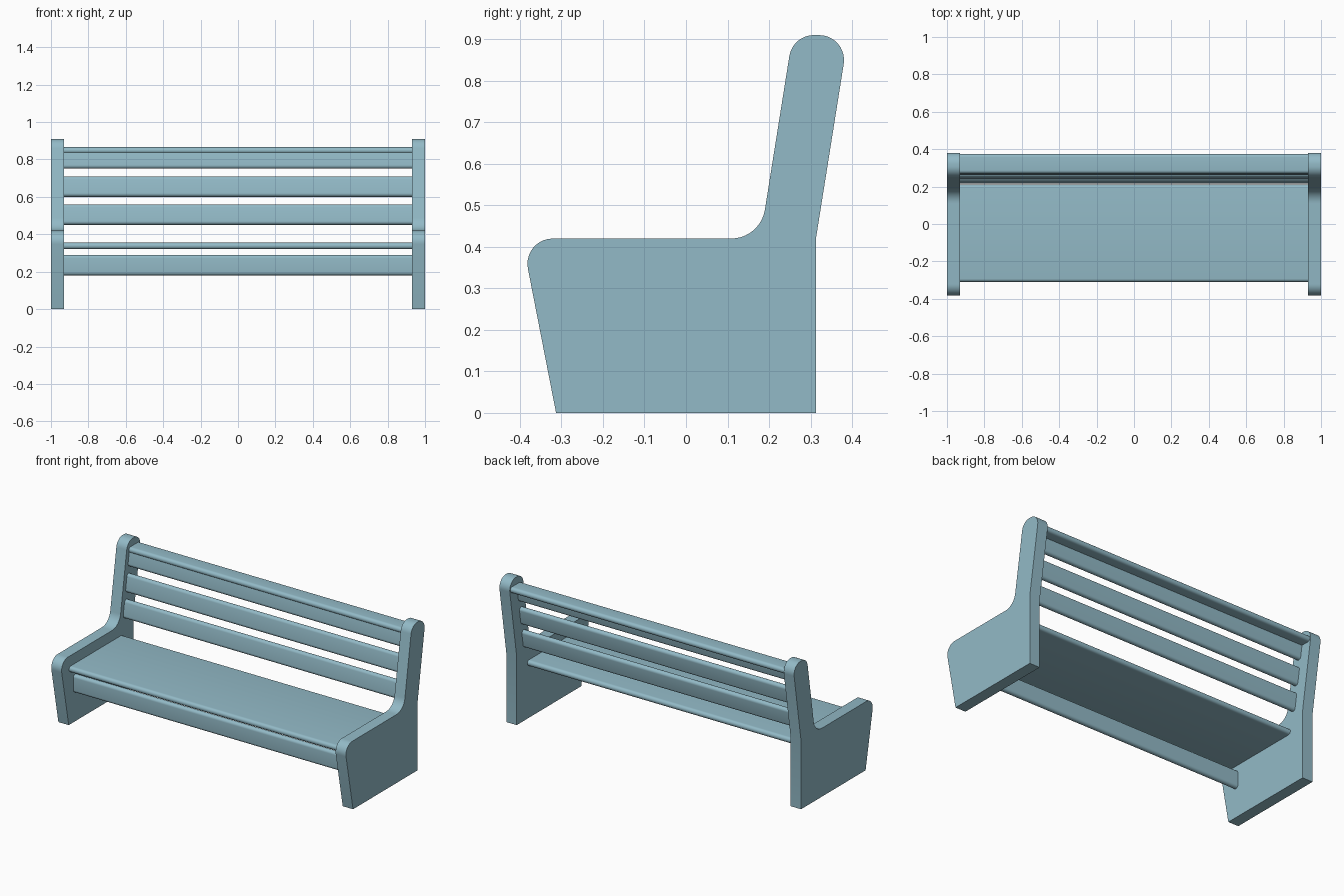
import bpy, bmesh, math
from mathutils import Vector, Matrix

cube = bpy.data.objects.get("Cube")
if cube:
    bpy.data.objects.remove(cube, do_unlink=True)

# Single painted finish
paint = bpy.data.materials.new("dusty_blue_paint")
paint.use_nodes = True
colour = (0.29, 0.49, 0.57, 1)
paint.diffuse_color = colour
paint.node_tree.nodes["Principled BSDF"].inputs["Base Color"].default_value = colour


def fillet(corners, steps=10):
    """Round each (y, z, radius) corner of a closed outline."""
    out = []
    for i, (y, z, r) in enumerate(corners):
        p = Vector((y, z))
        if not r:
            out.append(p)
            continue
        a = (Vector(corners[i - 1][:2]) - p).normalized()
        b = (Vector(corners[(i + 1) % len(corners)][:2]) - p).normalized()
        half = a.angle(b) / 2
        centre = p + (a + b).normalized() * (r / math.sin(half))
        start = p + a * (r / math.tan(half)) - centre
        end = p + b * (r / math.tan(half)) - centre
        sweep = start.angle_signed(end)
        for k in range(steps + 1):
            out.append(centre + Matrix.Rotation(-sweep * k / steps, 2) @ start)
    return out


def extrude_x(name, outline, x0, x1):
    """Extrude a (y, z) outline along x."""
    bm = bmesh.new()
    face = bm.faces.new([bm.verts.new((x0, p[0], p[1])) for p in outline])
    new = bmesh.ops.extrude_face_region(bm, geom=[face])["geom"]
    bmesh.ops.translate(bm, vec=(x1 - x0, 0, 0),
                        verts=[v for v in new if isinstance(v, bmesh.types.BMVert)])
    bmesh.ops.recalc_face_normals(bm, faces=bm.faces)
    mesh = bpy.data.meshes.new(name)
    bm.to_mesh(mesh)
    bm.free()
    mesh.materials.append(paint)
    obj = bpy.data.objects.new(name, mesh)
    bpy.context.collection.objects.link(obj)
    bpy.ops.object.select_all(action="DESELECT")
    obj.select_set(True)
    bpy.context.view_layer.objects.active = obj
    bpy.ops.object.shade_smooth_by_angle(angle=math.radians(35))


def slat(name, y, z, width, tilt, thick=0.035):
    """Round-edged board; tilt is measured from horizontal in degrees."""
    r = thick / 2
    turn = Matrix.Rotation(math.radians(tilt), 2)
    outline = []
    for side in (1, -1):
        for k in range(13):
            t = math.pi * (k / 12 - 0.5)
            p = Vector((width / 2 - r + r * math.cos(t), r * math.sin(t))) * side
            outline.append(turn @ p + Vector((y, z)))
    extrude_x(name, outline, -0.94, 0.94)


# End panels
panel = fillet([(-0.313, 0, 0), (0.313, 0, 0), (0.313, 0.42, 0), (0.391, 0.91, 0.06),
                (0.257, 0.91, 0.06), (0.179, 0.42, 0.082), (-0.395, 0.42, 0.061)])
for name, side in (("left_panel", 1), ("right_panel", -1)):
    extrude_x(name, panel, side * 0.93, side)

# Seat, front stretcher and top rail
slat("seat", -0.05, 0.338, 0.52, 0)
slat("front_stretcher", -0.25, 0.235, 0.11, 90)
slat("top_rail", 0.322, 0.848, 0.105, 0)

# Leaning back slats
for i, part in enumerate(("lower", "middle", "upper")):
    slat(part + "_back_slat", 0.239 + 0.0235 * i, 0.505 + 0.15 * i, 0.11, 81)
